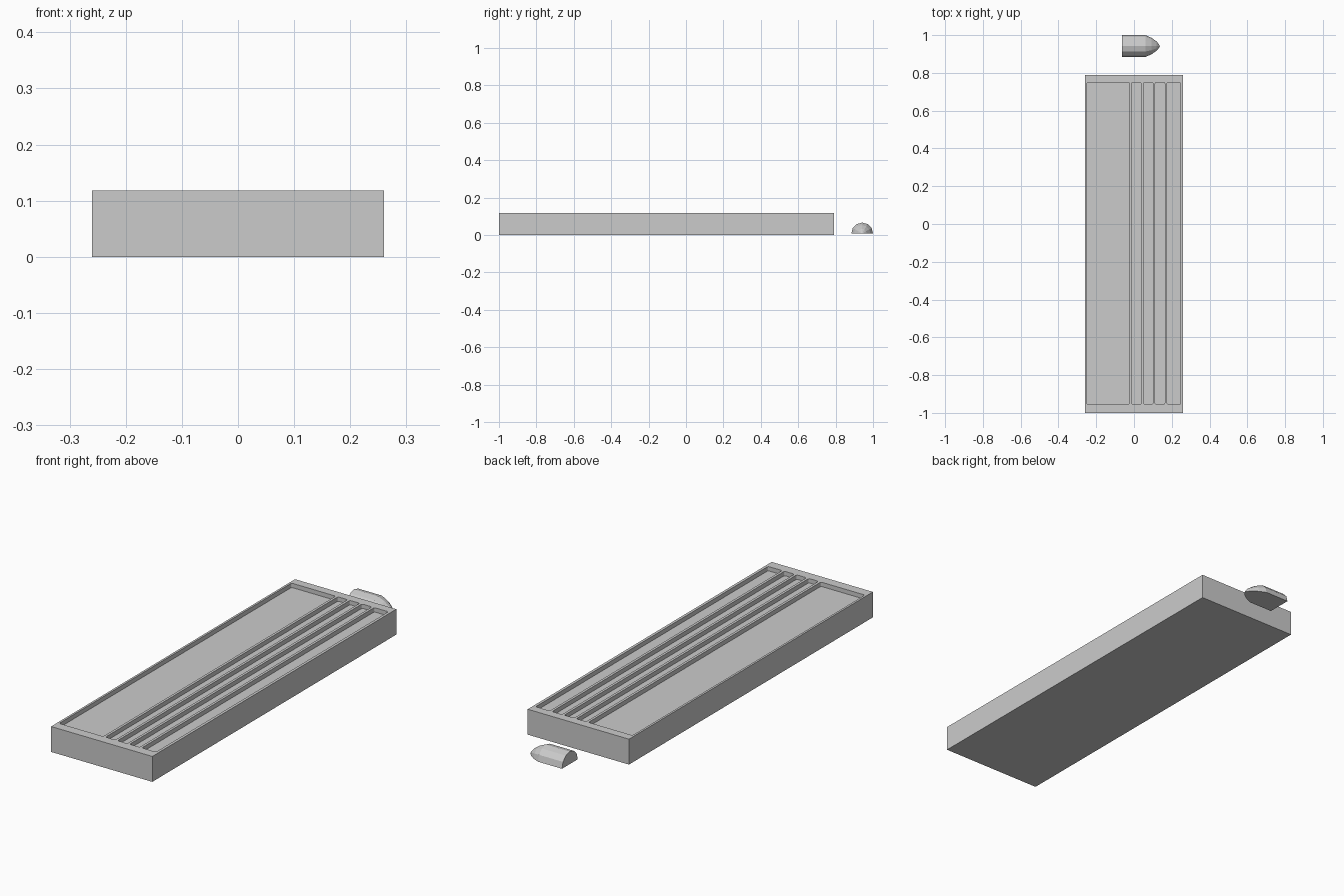
import bpy, bmesh, math

if "Cube" in bpy.data.objects:
    bpy.data.objects.remove(bpy.data.objects["Cube"])


def make_object(name, bm):
    bmesh.ops.recalc_face_normals(bm, faces=bm.faces[:])
    mesh = bpy.data.meshes.new(name)
    bm.to_mesh(mesh)
    bm.free()
    obj = bpy.data.objects.new(name, mesh)
    bpy.context.collection.objects.link(obj)
    return obj


def add_block(bm, x0, x1, y0, y1, z0, z1, radius=0.0):
    """Rectangular block, optionally with rounded vertical corners."""
    pts = []
    corners = ((x1, y1, 0), (x0, y1, 90), (x0, y0, 180), (x1, y0, 270))
    for cx, cy, start in corners:
        if not radius:
            pts.append((cx, cy))
            continue
        ox = cx - radius if cx == x1 else cx + radius
        oy = cy - radius if cy == y1 else cy + radius
        for i in range(5):
            a = math.radians(start + 22.5 * i)
            pts.append((ox + radius * math.cos(a), oy + radius * math.sin(a)))
    face = bm.faces.new([bm.verts.new((x, y, z0)) for x, y in pts])
    ext = bmesh.ops.extrude_face_region(bm, geom=[face], use_keep_orig=True)
    top = [g for g in ext["geom"] if isinstance(g, bmesh.types.BMVert)]
    bmesh.ops.translate(bm, verts=top, vec=(0, 0, z1 - z0))


# Tray body
HEIGHT, DEPTH = 0.118, 0.02
bm = bmesh.new()
add_block(bm, -0.26, 0.26, -1.0, 0.79, 0.0, HEIGHT)
tray = make_object("tray", bm)

# Recessed compartments: one wide, three narrow, one medium
bm = bmesh.new()
for x0, x1 in ((-0.25, -0.024), (-0.012, 0.038), (0.05, 0.1),
               (0.112, 0.163), (0.175, 0.247)):
    add_block(bm, x0, x1, -0.955, 0.75, HEIGHT - DEPTH, HEIGHT + 0.05, 0.008)
cutter = make_object("compartment_cutter", bm)
cutter.hide_render = True

cut = tray.modifiers.new("compartments", 'BOOLEAN')
cut.operation = 'DIFFERENCE'
cut.solver = 'EXACT'
cut.object = cutter
bpy.context.view_layer.objects.active = tray
bpy.ops.object.modifier_apply(modifier=cut.name)
bpy.data.objects.remove(cutter, do_unlink=True)

# Slider: half-round bar with a rounded nose, lying on its flat side
SIDES, CY, CZ = 6, 0.942, 0.008
profile = [(-0.063, 0.058), (0.06, 0.058), (0.092, 0.044),
           (0.12, 0.024), (0.132, 0.01)]
bm = bmesh.new()
rings = []
for x, r in profile:
    rings.append([bm.verts.new((x, CY + r * math.cos(math.pi * i / SIDES),
                                CZ + r * math.sin(math.pi * i / SIDES)))
                  for i in range(SIDES + 1)])
tip = bm.verts.new((0.137, CY, CZ))
for a, b in zip(rings, rings[1:]):
    for i in range(SIDES):
        bm.faces.new((a[i], a[i + 1], b[i + 1], b[i]))
for i in range(SIDES):
    bm.faces.new((rings[-1][i], rings[-1][i + 1], tip))
bm.faces.new(rings[0])
bm.faces.new([r[0] for r in rings] + [tip] + [r[-1] for r in reversed(rings)])
make_object("slider", bm)
